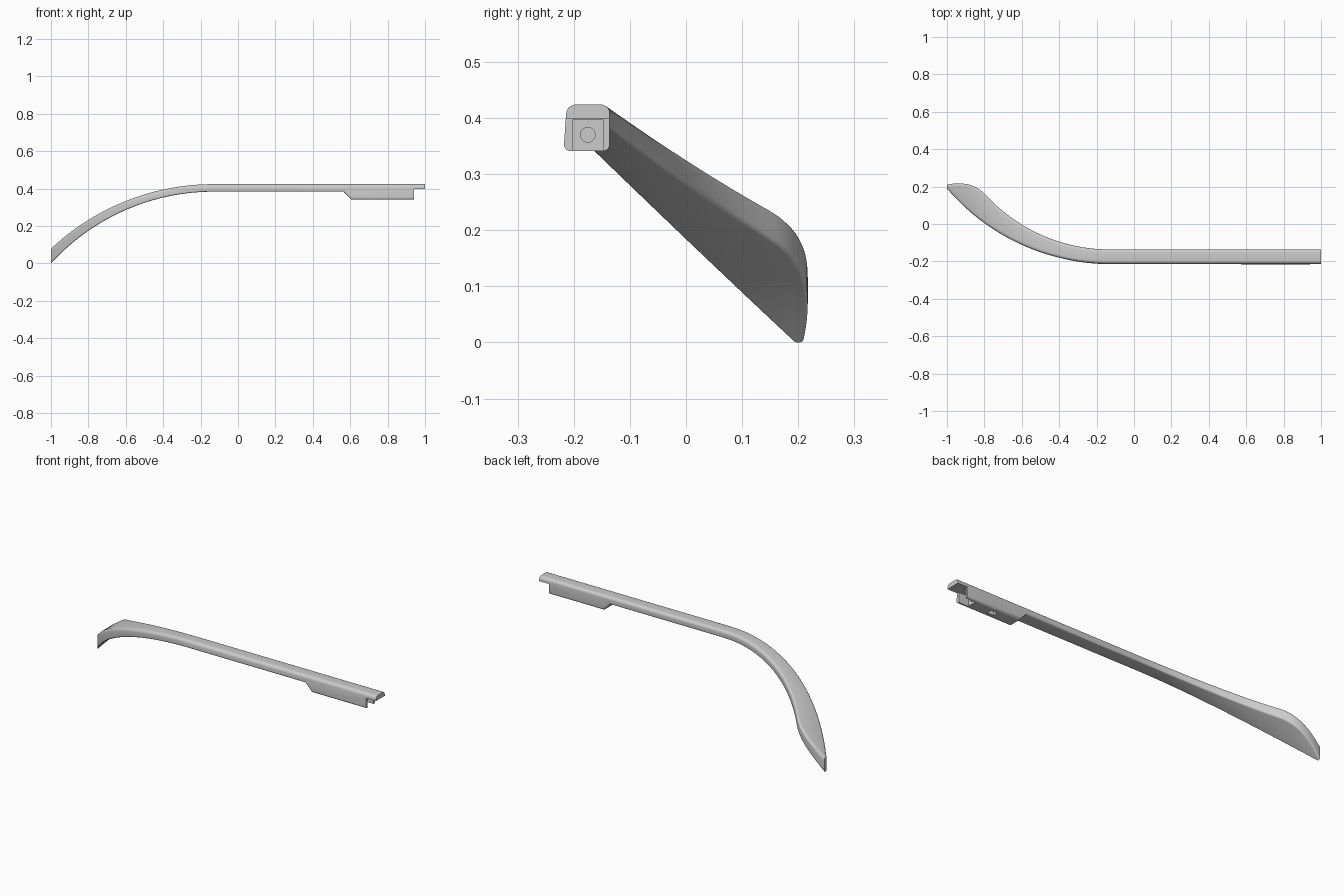
import bpy, bmesh, math

if "Cube" in bpy.data.objects:
    bpy.data.objects.remove(bpy.data.objects["Cube"])


def arc(d, run, rise):
    """Offset along a circular arc, tangent at d=0, reaching rise at d=run."""
    r = (run * run + rise * rise) / (2 * rise)
    return r - math.sqrt(r * r - d * d)


def back_edge(d):
    """Back edge in plan: an arc that rounds off into the tip."""
    if d <= 0.66:
        return -0.136 + arc(d, 0.67, 0.30)
    if d <= 0.81:
        y0, y1, h = back_edge(0.66), 0.217, 0.15
        t = (d - 0.66) / h
        return (y0 * (2*t**3 - 3*t**2 + 1) + 1.08 * h * (t**3 - 2*t**2 + t)
                + y1 * (3*t**2 - 2*t**3))
    return 0.217 - 0.007 * ((d - 0.81) / 0.06) ** 2


def section(x, drop=0.0):
    """Rounded rectangle across the bar at x; drop lowers the underside."""
    d = max(0.0, -0.13 - x)
    yf, yb = -0.2125 + arc(d, 0.87, 0.4025), back_edge(d)
    zb, zt = 0.384 - arc(d, 0.87, 0.384) - drop, 0.424 - arc(d, 0.87, 0.345)
    slant = 0.07 * max(0.0, 1 - d / 0.3)
    lim = 0.48 * min(yb - yf, zt - zb)
    top, low = min(0.016, lim), min(0.008 + drop * 0.1, lim)
    pts = []
    for cy, cz, r, a0 in ((yb, zt, top, 0), (yf, zt, top, 90),
                          (yf, zb, low, 180), (yb, zb, low, 270)):
        sy = -1 if cy == yb else 1
        sz = -1 if cz == zt else 1
        for k in range(6):
            a = math.radians(a0 + 18 * k)
            z = cz + sz * r + r * math.sin(a)
            y = cy + sy * r + r * math.cos(a)
            if cy == yf:
                y -= slant * (zt - z)
            pts.append((x, y, z))
    return pts


# Temple arm: curved ear end, straight bar and thicker hinge block
stations = [(-1 + 0.87 * i / 58, 0) for i in range(59)]
stations += [(0.2, 0), (0.565, 0), (0.605, 0.043), (1.0, 0.043)]
bm = bmesh.new()
rings = [[bm.verts.new(p) for p in section(*s)] for s in stations]
for a, b in zip(rings, rings[1:]):
    n = len(a)
    for i in range(n):
        bm.faces.new((a[i], a[(i + 1) % n], b[(i + 1) % n], b[i]))
bm.faces.new(rings[0])
bm.faces.new(rings[-1])
bmesh.ops.recalc_face_normals(bm, faces=bm.faces)
mesh = bpy.data.meshes.new("temple_arm")
bm.to_mesh(mesh)
bm.free()
arm = bpy.data.objects.new("temple_arm", mesh)
bpy.context.collection.objects.link(arm)


def cut(cutter):
    mod = arm.modifiers.new("cut", 'BOOLEAN')
    mod.operation, mod.solver, mod.object = 'DIFFERENCE', 'EXACT', cutter
    bpy.context.view_layer.objects.active = arm
    bpy.ops.object.modifier_apply(modifier=mod.name)
    bpy.data.objects.remove(cutter)


def cut_box(lo, hi):
    bpy.ops.mesh.primitive_cube_add(
        size=1, location=[(a + b) / 2 for a, b in zip(lo, hi)])
    box = bpy.context.object
    box.scale = [b - a for a, b in zip(lo, hi)]
    bpy.context.view_layer.update()
    cut(box)


# Step under the tip, hinge slot and screw pocket
cut_box((0.94, -0.3, 0.2), (1.1, 0.0, 0.398))
cut_box((0.88, -0.201, 0.2), (0.95, -0.148, 0.3975))
cut_box((0.73, -0.19, 0.2), (0.77, -0.16, 0.39))

# Screw hole along the bar
bpy.ops.mesh.primitive_cylinder_add(vertices=24, radius=0.013, depth=0.14,
                                    location=(0.82, -0.175, 0.37),
                                    rotation=(0, math.pi / 2, 0))
cut(bpy.context.object)

bpy.ops.object.select_all(action='DESELECT')
arm.select_set(True)
bpy.context.view_layer.objects.active = arm
bpy.ops.object.shade_smooth_by_angle(angle=math.radians(30))
